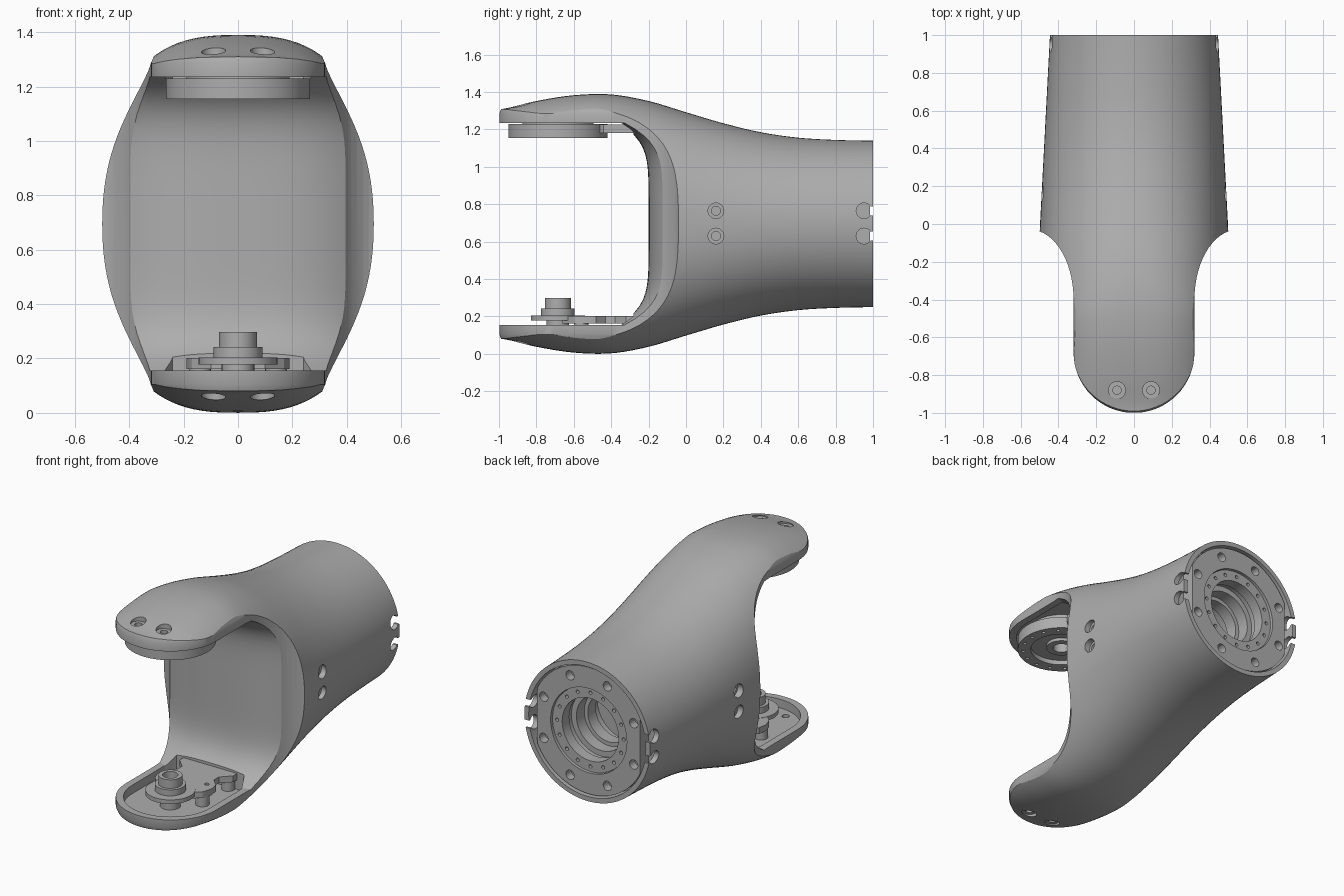
import bpy, bmesh
from math import sin, cos, pi, radians, copysign, floor
from mathutils import Vector

cube = bpy.data.objects.get("Cube")
if cube:
    bpy.data.objects.remove(cube, do_unlink=True)

grey = bpy.data.materials.new("machined grey")
grey.use_nodes = True
grey.diffuse_color = (0.42, 0.42, 0.42, 1)
grey.node_tree.nodes["Principled BSDF"].inputs["Base Color"].default_value = grey.diffuse_color

MID = 0.695        # height of the symmetry plane
HUB_Y = -0.685     # joint axis between the arms


def add_loft(bm, rings, closed=False):
    """Skin rings of equal length; closed joins the last to the first."""
    vs = [[bm.verts.new(p) for p in ring] for ring in rings]
    n = len(vs[0])
    pairs = list(zip(vs, vs[1:])) + ([(vs[-1], vs[0])] if closed else [])
    for a, b in pairs:
        for i in range(n):
            j = (i + 1) % n
            bm.faces.new((a[i], a[j], b[j], b[i]))
    if not closed:
        bm.faces.new(vs[0])
        bm.faces.new(vs[-1])


def make(name, *lofts):
    bm = bmesh.new()
    for loft in lofts:
        add_loft(bm, *loft)
    bmesh.ops.recalc_face_normals(bm, faces=bm.faces)
    me = bpy.data.meshes.new(name)
    bm.to_mesh(me)
    bm.free()
    me.materials.append(grey)
    ob = bpy.data.objects.new(name, me)
    bpy.context.collection.objects.link(ob)
    return ob


def turned(profile, centre, axis="Z", closed=False, n=32):
    """Rings of (radius, distance along axis) about a centre."""
    rings = []
    for r, h in profile:
        ring = []
        for i in range(n):
            u, v = r * cos(2 * pi * i / n), r * sin(2 * pi * i / n)
            p = {"X": (h, u, v), "Y": (u, h, v), "Z": (u, v, h)}[axis]
            ring.append(Vector(centre) + Vector(p))
        rings.append(ring)
    return rings, closed


def prism(outline, z0, z1):
    return [[(x, y, z) for x, y in outline] for z in (z0, z1)],


def cut(ob, cutter, operation="DIFFERENCE"):
    mod = ob.modifiers.new("cut", "BOOLEAN")
    mod.operation, mod.solver, mod.object = operation, "EXACT", cutter
    bpy.context.view_layer.objects.active = ob
    bpy.ops.object.modifier_apply(modifier=mod.name)
    bpy.data.objects.remove(cutter, do_unlink=True)


def mirrored(half):
    return half + [(-x, y) for x, y in reversed(half)]


def flip(z, top):
    return 2 * MID - z if top else z


# ---- body: superellipse sections along y ----
HEIGHTS = [.612, .657, .688, .692, .657, .597, .538, .49, .461, .449, .445]


def half_height(y):
    t = min(max((y + 1) / 0.2, 0), 9.9999)
    i = floor(t)
    f = t - i
    a, b, c, d = (HEIGHTS[min(max(k, 0), 10)] for k in range(i - 1, i + 3))
    return b + f / 2 * (c - a + f * (2 * a - 5 * b + 4 * c - d + f * (3 * (b - c) + d - a)))


def section(y, n=112):
    w = min(0.5, 0.5 - 0.055 * (y + 0.05) / 1.05)
    e = 2 / min(2.7, 2 + 0.18 * (1 - y) ** 3.5)
    ring = []
    for i in range(n):
        c, s = cos(2 * pi * i / n), sin(2 * pi * i / n)
        ring.append((w * copysign(abs(c) ** e, c), y,
                     MID + half_height(y) * copysign(abs(s) ** e, s)))
    return ring


body = make("fork_body", ([section(-1.02 + 2.02 * i / 44) for i in range(45)],))

# planform with rounded arm tips and softened arm edges
def outline(k):
    tip = [((.32 - k) * sin(t * pi / 32), -.68 - (.32 - k) * cos(t * pi / 32))
           for t in range(1, 17)]
    flare = [(.55 - (.23 + k) * cos(radians(t)), -.4 + .37 * sin(radians(t)))
             for t in range(0, 85, 6)]
    return mirrored(tip + flare + [(.6, -.02), (.6, 1.2)])


edge = [(.13, .74), (.07, .675), (.035, .645), (.012, .62), (0, .59)]
layers = [(k, MID + d) for k, d in edge] + [(k, MID - d) for k, d in reversed(edge)]
cut(body, make("planform", ([[(x, y, z) for x, y in outline(k)] for k, z in layers],)),
    "INTERSECT")

# mouth between the arms, with a gently bowed back wall
mouth = []
for i in range(37):
    x = -0.6 + i / 30
    wall = -0.2 + 0.15 * (abs(x) / 0.5) ** 3
    ring = []
    for j in range(33):
        t = -1 + j / 16
        ring.append((x, wall - 0.17 * abs(t) ** 6, MID + 0.54 * t))
    mouth.append(ring + [(x, -1.3, MID + .54), (x, -1.3, MID - .54)])
cut(body, make("mouth", (mouth,)))

# shallow trays inside both arms
tray = mirrored([(.275 * sin(t * pi / 32), -.68 - .275 * cos(t * pi / 32))
                 for t in range(1, 17)] + [(.275, -.36), (.24, -.28)])
cut(body, make("trays", *[prism(tray, flip(.1, top), flip(.22, top)) for top in (0, 1)]))

# rear socket
cut(body, make("socket", turned([(.21, .6), (.21, .9), (.415, .9), (.415, 1.1)],
                                (0, 0, MID), "Y", n=96)))

# counterbored screw holes in the arm tips and flanks
holes, slots = [], []
for s in (-1, 1):
    for top in (0, 1):
        holes.append(turned([(.045, flip(-.1, top)), (.045, flip(.078, top)),
                             (.022, flip(.078, top)), (.022, flip(.14, top))],
                            (s * .09, -.88, 0)))
    for z in (.63, .765):
        holes.append(turned([(.042, s * .6), (.042, s * .45), (.024, s * .45), (.024, s * .38)],
                            (0, .16, z), "X"))
        holes.append(turned([(.042, s * .6), (.042, s * .36)], (0, .952, z), "X"))
        slots.append(([[(x * s, y, z + h) for y, h in
                        ((.96, -.024), (1.1, -.024), (1.1, .024), (.96, .024))]
                       for x in (.36, .6)],))
cut(body, make("holes", *holes))
cut(body, make("slots", *slots))

# ---- rear mounting flange with flat sides ----
def flange_ring(r, y, n=96):
    return [(max(-.365, min(.365, r * cos(2 * pi * i / n))), y,
             MID + r * sin(2 * pi * i / n)) for i in range(n)]


flange = make("rear_flange", ([flange_ring(.405, .895), flange_ring(.405, .985),
                               flange_ring(.27, .985), flange_ring(.27, .895)], True))


def circle_of_holes(count, radius, size, h0, h1, centre, axis, start=0.0):
    lofts = []
    for i in range(count):
        a = 2 * pi * (i + start) / count
        u, v = radius * cos(a), radius * sin(a)
        off = Vector((u, 0, v) if axis == "Y" else (u, v, 0))
        lofts.append(turned([(size, h0), (size, h1)], Vector(centre) + off, axis, n=16))
    return make("hole_circle", *lofts)


rear = (0, 0, MID)
cut(flange, circle_of_holes(8, .345, .03, .93, 1.1, rear, "Y", .5))
bearing = make("rear_bearing_ring", turned([(.268, .897), (.268, .968), (.2, .968), (.2, .897)],
                                           rear, "Y", True, 64))
cut(bearing, circle_of_holes(16, .236, .011, .94, 1.1, rear, "Y"))
sleeve = make("rear_sleeve", turned([(.211, .7), (.211, .86), (.175, .86), (.175, .78),
                                     (.15, .78), (.15, .7)], rear, "Y", True, 64))

# ---- upper joint disc ----
hub = (0, HUB_Y, 0)
disc = make("upper_joint_disc", turned([(.265, 1.23), (.265, 1.155), (.185, 1.155),
                                        (.185, 1.185), (.09, 1.185), (.09, 1.165),
                                        (.05, 1.165), (.05, 1.23)], hub, "Z", True, 64))
cut(disc, circle_of_holes(16, .232, .011, 1.1, 1.18, hub, "Z"))
boss = make("upper_boss", turned([(.19, 1.225), (.19, 1.3)], hub, n=48))
upper_plate = make("upper_bracket", prism(mirrored([(.1, -.5), (.16, -.44), (.16, -.24)]),
                                          1.18, 1.226))

# ---- lower joint: bracket, stepped hub and standoffs ----
bracket = make("lower_bracket", prism(mirrored([(.1, -.66), (.17, -.6), (.19, -.54), (.18, -.48),
                                                (.13, -.43), (.13, -.38), (.19, -.32),
                                                (.19, -.24)]), .162, .202))
cut(bracket, circle_of_holes(2, .13, .014, .1, .3, (0, -.5, 0), "Z"))
lower_hub = make("lower_hub", turned([(.145, .178), (.145, .204), (.09, .204), (.09, .243),
                                      (.07, .243), (.07, .298), (.045, .298), (.045, .178)],
                                     hub, "Z", True, 48))
pedestal = make("lower_pedestal", turned([(.06, .09), (.06, .2)], hub))
posts = make("standoffs", *[turned([(.04, .09), (.04, .17)], (x, y, 0), n=24)
                            for x in (-.14, .14) for y in (-.56, -.3)])

# ---- smooth shading with crisp edges ----
for ob in (body, flange, bearing, sleeve, disc, boss, upper_plate, bracket,
           lower_hub, pedestal, posts):
    bpy.ops.object.select_all(action="DESELECT")
    ob.select_set(True)
    bpy.context.view_layer.objects.active = ob
    bpy.ops.object.shade_smooth_by_angle(angle=radians(28))
